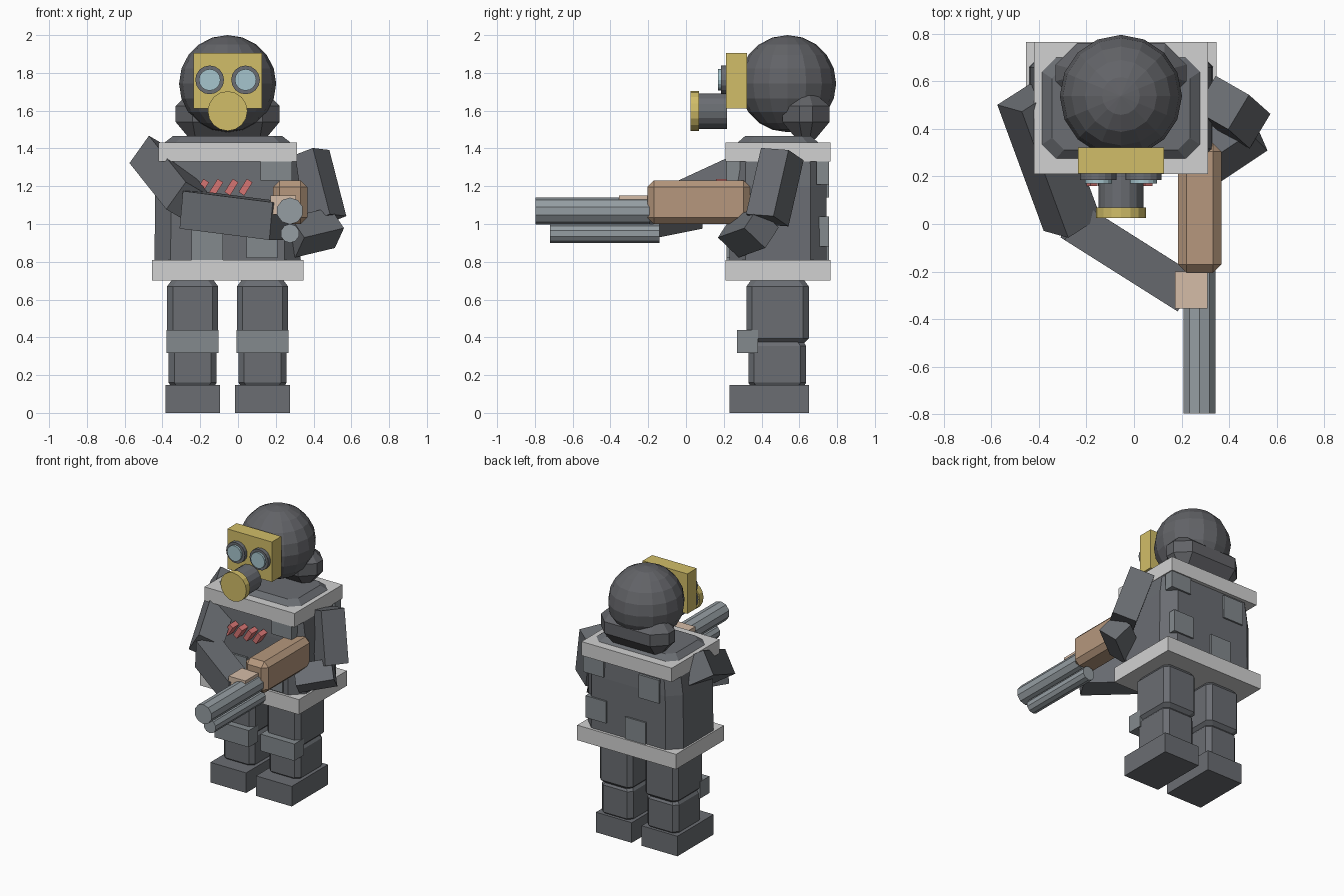
import bpy, bmesh
from math import pi
from mathutils import Vector, Matrix

if "Cube" in bpy.data.objects:
    bpy.data.objects.remove(bpy.data.objects["Cube"])

CX = -0.055  # body centre line


def material(name, *rgb):
    m = bpy.data.materials.new(name)
    m.use_nodes = True
    col = [(c / 255) ** 2.2 for c in rgb] + [1]
    m.diffuse_color = col
    m.node_tree.nodes["Principled BSDF"].inputs["Base Color"].default_value = col
    return m


suit = material("suit grey", 106, 109, 114)
hood = material("hood grey", 98, 99, 103)
pad = material("pad grey", 130, 136, 140)
steel = material("steel", 148, 156, 161)
trim = material("pale trim", 208, 208, 208)
brass = material("mask yellow", 208, 188, 104)
glass = material("lens blue", 165, 196, 204)
wood = material("stock brown", 180, 150, 124)
skin = material("grip beige", 212, 187, 166)
red = material("shell red", 212, 116, 114)


def finish(name, bm, mat):
    bmesh.ops.recalc_face_normals(bm, faces=bm.faces)
    me = bpy.data.meshes.new(name)
    bm.to_mesh(me)
    bm.free()
    me.materials.append(mat)
    ob = bpy.data.objects.new(name, me)
    bpy.context.collection.objects.link(ob)
    return ob


def box(name, x, y, z, mat, bevel=0):
    """Box from (min, max) ranges."""
    size = [b - a for a, b in (x, y, z)]
    mid = Vector([(a + b) / 2 for a, b in (x, y, z)])
    bm = bmesh.new()
    bmesh.ops.create_cube(bm, matrix=Matrix.Translation(mid) @ Matrix.Diagonal((*size, 1)))
    if bevel:
        bmesh.ops.bevel(bm, geom=bm.edges[:], offset=bevel, segments=1, affect='EDGES')
    return finish(name, bm, mat)


def loft(name, cx, cy, levels, mat):
    """Stack of chamfered rectangles: (z, half width, half depth, chamfer)."""
    bm = bmesh.new()
    rings = []
    for z, w, d, c in levels:
        pts = [(w, d - c), (w - c, d), (c - w, d), (-w, d - c),
               (-w, c - d), (c - w, -d), (w - c, -d), (w, c - d)]
        rings.append([bm.verts.new((cx + px, cy + py, z)) for px, py in pts])
    for lo, hi in zip(rings, rings[1:]):
        for i in range(8):
            j = (i + 1) % 8
            bm.faces.new((lo[i], lo[j], hi[j], hi[i]))
    bm.faces.new(rings[0])
    bm.faces.new(rings[-1])
    return finish(name, bm, mat)


def rod(name, x, z, r, y, sides, mat):
    """Cylinder lying along y."""
    bm = bmesh.new()
    m = Matrix.Translation((x, sum(y) / 2, z)) @ Matrix.Rotation(pi / 2, 4, 'X')
    bmesh.ops.create_cone(bm, cap_ends=True, segments=sides, radius1=r, radius2=r,
                          depth=y[1] - y[0], matrix=m)
    return finish(name, bm, mat)


def limb(name, a, b, w, h, side, mat):
    """Square bar from a to b; side hints the direction of its width."""
    a, b = Vector(a), Vector(b)
    d = (b - a).normalized()
    u = Vector(side)
    u = (u - d * u.dot(d)).normalized()
    v = d.cross(u)
    rot = Matrix((u, v, d)).transposed().to_4x4()
    m = Matrix.Translation((a + b) / 2) @ rot @ Matrix.Diagonal((w, h, (b - a).length, 1))
    bm = bmesh.new()
    bmesh.ops.create_cube(bm, matrix=m)
    return finish(name, bm, mat)


# Legs, knee pads and boots
for s, tag in ((-1, "right"), (1, "left")):
    x = CX + s * 0.185
    box(tag + "_boot", (x - 0.145, x + 0.145), (0.23, 0.65), (0, 0.147), suit)
    loft(tag + "_shin", x, 0.483, [(0.14, 0.115, 0.14, 0.03), (0.16, 0.127, 0.153, 0.03),
                                   (0.355, 0.127, 0.153, 0.03), (0.38, 0.11, 0.135, 0.03)], suit)
    loft(tag + "_thigh", x, 0.485, [(0.37, 0.11, 0.14, 0.03), (0.395, 0.135, 0.165, 0.03),
                                    (0.67, 0.135, 0.165, 0.03), (0.71, 0.105, 0.135, 0.03)], suit)
    box(tag + "_knee_pad", (x - 0.138, x + 0.138), (0.27, 0.38), (0.317, 0.44), pad)

# Torso with belt and collar
loft("torso", CX, 0.487, [(0.74, 0.388, 0.258, 0.085), (1.2, 0.383, 0.258, 0.085),
                          (1.36, 0.36, 0.25, 0.08), (1.43, 0.335, 0.215, 0.06),
                          (1.465, 0.29, 0.175, 0.05)], suit)
box("belt", (-0.455, 0.347), (0.21, 0.765), (0.70, 0.81), trim)
box("collar", (-0.42, 0.312), (0.21, 0.765), (1.33, 1.432), trim)

# Pockets, front then back
front, back = (0.215, 0.285), (0.69, 0.757)
for i, (x0, z0, h, y) in enumerate([
        (0.12, 1.23, 0.11, front), (-0.245, 0.81, 0.19, front), (0.045, 0.82, 0.16, front),
        (0.14, 1.21, 0.13, back), (-0.31, 1.14, 0.17, back),
        (0.12, 0.88, 0.16, back), (-0.2, 0.80, 0.17, back)]):
    box(f"pocket_{i}", (x0, x0 + 0.165), y, (z0, z0 + h), pad)

# Row of shells on the chest
for i, x in enumerate((-0.19, -0.115, -0.035, 0.04)):
    limb(f"shell_{i}", (x - 0.022, 0.2, 1.16), (x + 0.022, 0.2, 1.23),
         0.035, 0.08, (1, 0, 0), red)

# Head and hood roll
bm = bmesh.new()
bmesh.ops.create_uvsphere(bm, u_segments=16, v_segments=10, radius=0.257,
                          matrix=Matrix.Translation((CX, 0.538, 1.743)))
finish("head", bm, hood)
loft("hood_roll", CX, 0.635, [(1.45, 0.2, 0.05, 0.03), (1.54, 0.275, 0.125, 0.09),
                              (1.625, 0.275, 0.125, 0.09), (1.68, 0.22, 0.06, 0.04)], hood)

# Gas mask
box("mask_plate", (-0.236, 0.126), (0.213, 0.322), (1.612, 1.905), brass)
for s, tag in ((-1, "right"), (1, "left")):
    x = CX + s * 0.095
    rod(tag + "_lens_rim", x, 1.763, 0.076, (0.185, 0.225), 16, suit)
    rod(tag + "_lens", x, 1.763, 0.057, (0.17, 0.2), 16, glass)
rod("snout", CX, 1.598, 0.094, (0.05, 0.218), 16, suit)
rod("filter_cap", CX, 1.598, 0.105, (0.025, 0.07), 16, brass)

# Arms
limb("right_upper_arm", (-0.455, 0.53, 1.355), (-0.26, 0, 1.11), 0.18, 0.18,
     (0.55, -0.1, 0.83), suit)
limb("right_forearm", (-0.255, 0.01, 1.075), (0.22, -0.29, 1.015), 0.17, 0.2,
     (0.54, 0.84, 0), suit)
limb("left_upper_arm", (0.37, 0.51, 1.37), (0.46, 0.43, 1.02), 0.17, 0.17,
     (1, -0.6, 0), suit)
limb("left_forearm", (0.5, 0.4, 0.98), (0.29, 0.26, 0.93), 0.16, 0.15,
     (0.3, -0.6, 0.6), suit)

# Long gun
box("gun_stock", (0.185, 0.367), (-0.205, 0.34), (1.0, 1.23), wood, 0.035)
box("fore_grip", (0.172, 0.308), (-0.355, -0.2), (1.05, 1.152), skin)
rod("gun_barrel", 0.275, 1.069, 0.071, (-0.797, -0.19), 10, steel)
rod("gun_magazine", 0.275, 0.95, 0.05, (-0.72, -0.14), 10, steel)
